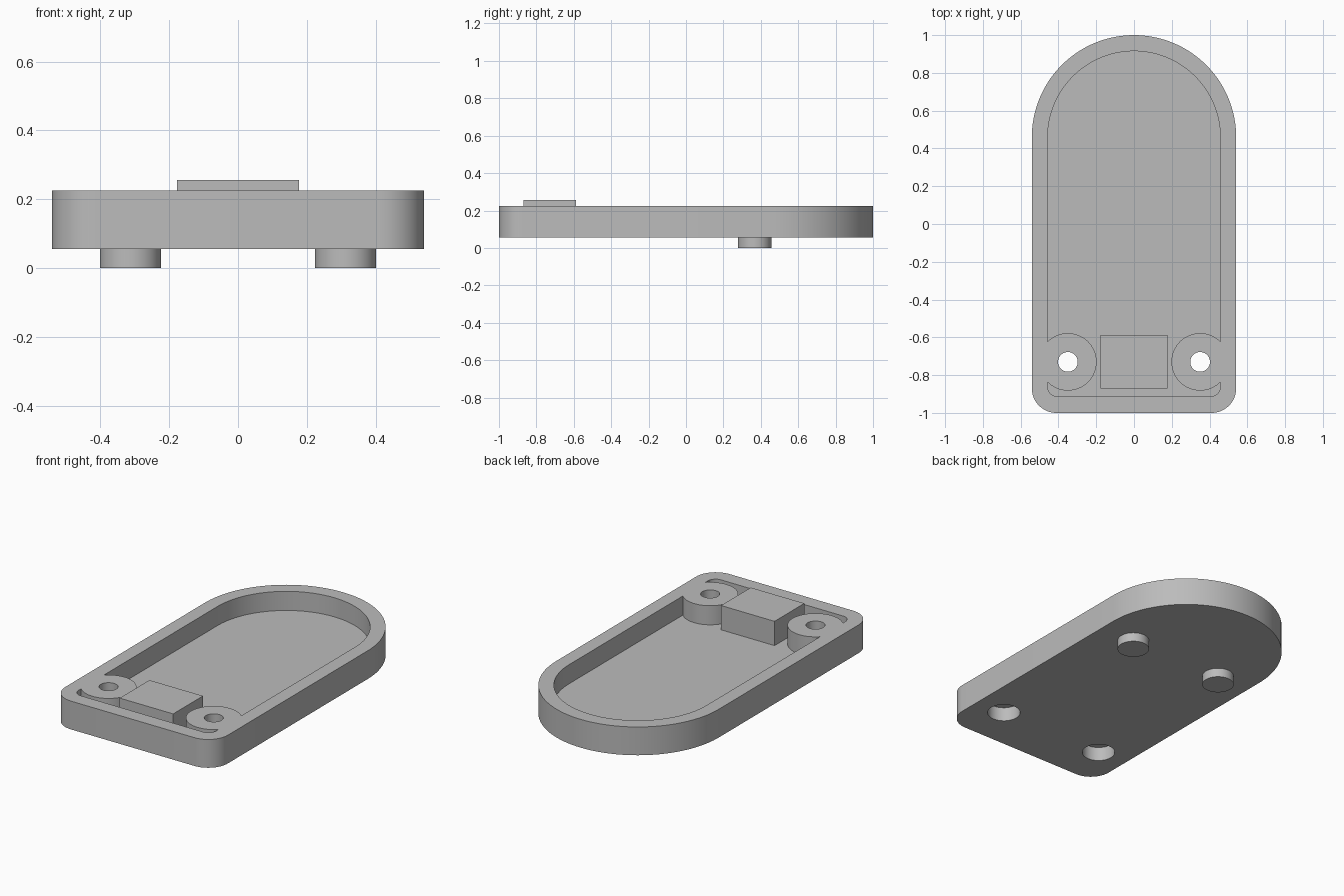
import bpy
import bmesh
from math import cos, sin, pi, radians

cube = bpy.data.objects.get("Cube")
if cube:
    bpy.data.objects.remove(cube, do_unlink=True)

# Single plain grey for every part
grey = bpy.data.materials.new("plain grey")
grey.use_nodes = True
colour = (0.5, 0.5, 0.5, 1)
grey.diffuse_color = colour
grey.node_tree.nodes["Principled BSDF"].inputs["Base Color"].default_value = colour


def arc(cx, cy, r, start, end, steps):
    angles = [radians(start + (end - start) * i / steps) for i in range(steps + 1)]
    return [(cx + r * cos(a), cy + r * sin(a)) for a in angles]


def prism(name, outline, z0, z1):
    """Extrude a flat outline from z0 to z1."""
    bm = bmesh.new()
    base = bm.faces.new([bm.verts.new((x, y, z0)) for x, y in outline])
    top = bmesh.ops.extrude_face_region(bm, geom=[base])["geom"]
    moved = [v for v in top if isinstance(v, bmesh.types.BMVert)]
    bmesh.ops.translate(bm, verts=moved, vec=(0, 0, z1 - z0))
    bmesh.ops.recalc_face_normals(bm, faces=bm.faces)
    mesh = bpy.data.meshes.new(name)
    bm.to_mesh(mesh)
    bm.free()
    mesh.materials.append(grey)
    ob = bpy.data.objects.new(name, mesh)
    bpy.context.collection.objects.link(ob)
    return ob


def disc(name, x, y, r, z0, z1):
    return prism(name, arc(x, y, r, 0, 360, 64)[:-1], z0, z1)


def arch(half_width, front, back, corner):
    """Outline with a round back end and small front corners."""
    return (arc(0, back - half_width, half_width, 0, 180, 72)
            + arc(-half_width + corner, front + corner, corner, 180, 270, 12)
            + arc(half_width - corner, front + corner, corner, 270, 360, 12))


def cut(target, cutter):
    """Subtract the cutter, then discard it."""
    mod = target.modifiers.new("cut", "BOOLEAN")
    mod.operation = "DIFFERENCE"
    mod.solver = "EXACT"
    mod.object = cutter
    bpy.ops.object.select_all(action="DESELECT")
    bpy.context.view_layer.objects.active = target
    target.select_set(True)
    bpy.ops.object.modifier_apply(modifier=mod.name)
    bpy.data.objects.remove(cutter, do_unlink=True)


BOTTOM, FLOOR, RIM = 0.055, 0.11, 0.225
BOSS_X, BOSS_Y = 0.35, -0.73

# Tray, with its pocket shaped around two screw bosses
tray = prism("tray", arch(0.541, -1, 1, 0.13), BOTTOM, RIM)
pocket = prism("pocket_cutter", arch(0.457, -0.912, 0.915, 0.05), FLOOR, RIM + 0.1)
for side in (-1, 1):
    cut(pocket, disc("boss_cutter", side * BOSS_X, BOSS_Y, 0.152, 0, RIM + 0.2))
cut(tray, pocket)

# Screw holes with wide recesses underneath
for side in (-1, 1):
    cut(tray, disc("recess_cutter", side * BOSS_X, BOSS_Y, 0.092, 0, 0.14))
    cut(tray, disc("hole_cutter", side * BOSS_X, BOSS_Y, 0.052, 0, RIM + 0.1))

# Raised block between the bosses
block = prism("raised_block",
              [(-0.178, -0.87), (0.178, -0.87), (0.178, -0.587), (-0.178, -0.587)],
              FLOOR - 0.01, 0.256)

# Locating pegs below
pegs = [disc(name, x, 0.367, 0.089, 0, BOTTOM + 0.01)
        for name, x in (("left_peg", 0.313), ("right_peg", -0.313))]

for ob in [tray, block] + pegs:
    bpy.ops.object.select_all(action="DESELECT")
    bpy.context.view_layer.objects.active = ob
    ob.select_set(True)
    bpy.ops.object.shade_smooth_by_angle(angle=radians(30))
